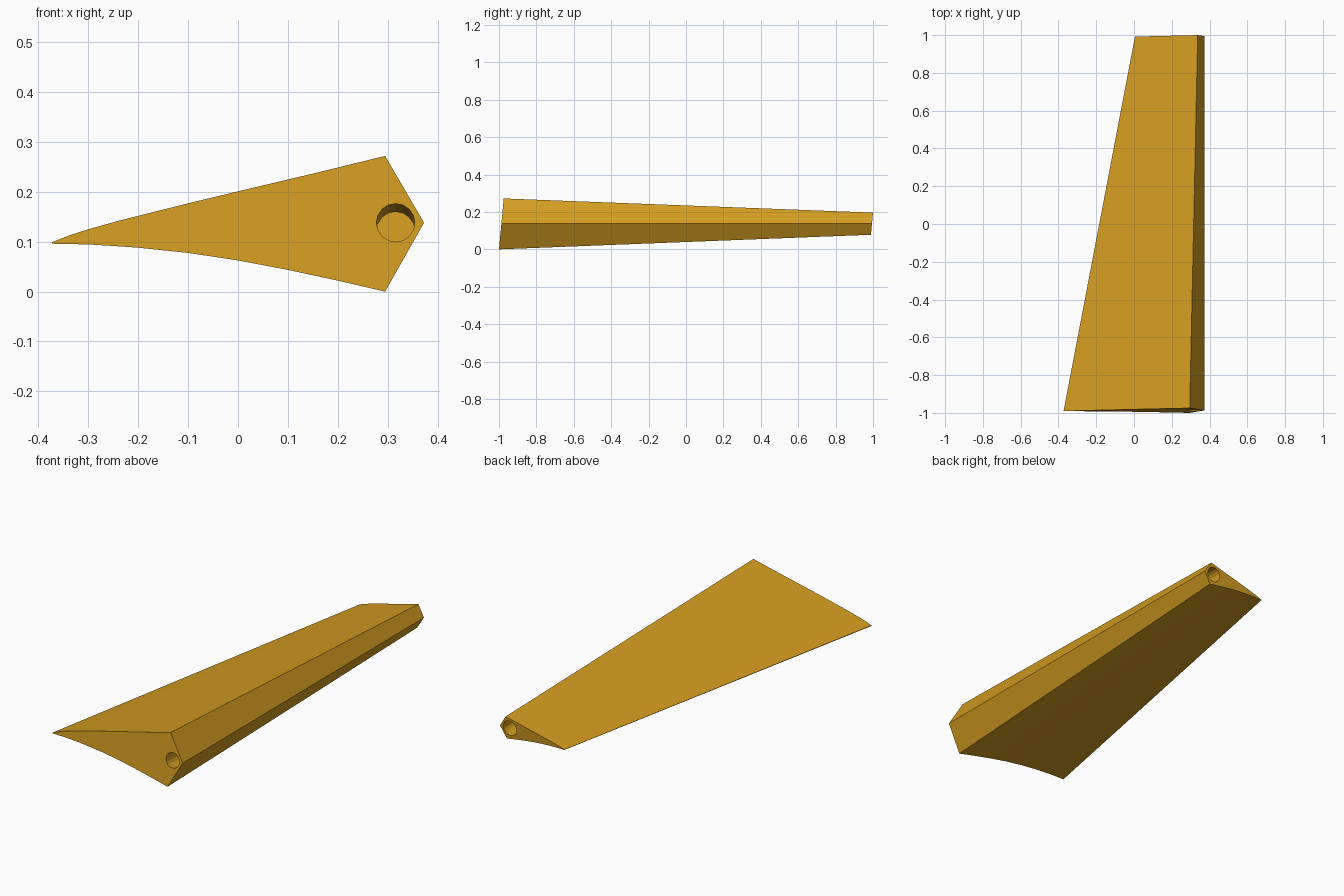
import bpy, bmesh, math
from mathutils import Vector

if "Cube" in bpy.data.objects:
    bpy.data.objects.remove(bpy.data.objects["Cube"])

TILT = 0.094            # both end faces lean by this slope
LE_X, LE_Z = 0.373, 0.138

# root section: upper and lower curve (x, z) from trailing edge to ridge
UPPER = [(-0.373, 0.099), (-0.34, 0.112), (-0.30, 0.125), (-0.25, 0.139), (-0.20, 0.152),
         (-0.10, 0.177), (0.0, 0.201), (0.15, 0.2365), (0.295, 0.272)]
LOWER = [(-0.373, 0.096), (-0.30, 0.0945), (-0.25, 0.0915), (-0.20, 0.088), (-0.10, 0.0775),
         (0.0, 0.0625), (0.10, 0.0435), (0.20, 0.022), (0.295, 0.0)]
LOOP = UPPER + [(LE_X, LE_Z)] + LOWER[::-1]


def root_point(x, z):
    return (x, -1 + TILT * z, z)


def tip_point(x, z):
    # shrink the section towards the leading edge, trailing edge drooping a little
    u = min(1.0, (x + 0.373) / 0.668)
    tx = 0.005 + u * 0.332 if x < LE_X else LE_X
    tz = LE_Z + (z - LE_Z) * 0.435 - 0.012 * (1 - u)
    return (tx, 1 - TILT * (0.197 - tz), tz)


def finish(bm, name):
    bmesh.ops.recalc_face_normals(bm, faces=bm.faces)
    mesh = bpy.data.meshes.new(name)
    bm.to_mesh(mesh)
    bm.free()
    obj = bpy.data.objects.new(name, mesh)
    bpy.context.collection.objects.link(obj)
    return obj


# tapered wing body lofted between the two sections
bm = bmesh.new()
root = [bm.verts.new(root_point(*p)) for p in LOOP]
tip = [bm.verts.new(tip_point(*p)) for p in LOOP]
bm.faces.new(root)
bm.faces.new(tip[::-1])
n = len(LOOP)
for i in range(n):
    j = (i + 1) % n
    bm.faces.new((root[i], root[j], tip[j], tip[i]))
wing = finish(bm, "wing")

mat = bpy.data.materials.new("wing_gold")
mat.diffuse_color = (0.65, 0.33, 0.015, 1)
mat.use_nodes = True
mat.node_tree.nodes["Principled BSDF"].inputs["Base Color"].default_value = mat.diffuse_color
wing.data.materials.append(mat)
bpy.context.view_layer.objects.active = wing
wing.select_set(True)

# blind spar sockets, square to each end face
axis = Vector((0, 1, -TILT)).normalized()
for name, place in (("root_socket", root_point(0.316, LE_Z)),
                    ("tip_socket", (0.316, 1 - TILT * (0.197 - LE_Z), LE_Z))):
    bm = bmesh.new()
    bmesh.ops.create_cone(bm, cap_ends=True, segments=16, radius1=0.0385,
                          radius2=0.0385, depth=0.34)
    cutter = finish(bm, name)
    cutter.data.materials.append(mat)
    cutter.location = place
    cutter.rotation_mode = 'QUATERNION'
    cutter.rotation_quaternion = axis.to_track_quat('Z', 'Y')
    cutter.hide_render = True
    bpy.context.view_layer.update()
    mod = wing.modifiers.new(name, 'BOOLEAN')
    mod.operation = 'DIFFERENCE'
    mod.solver = 'EXACT'
    mod.object = cutter
    bpy.ops.object.modifier_apply(modifier=mod.name)
    bpy.data.objects.remove(cutter)

# smooth curved skins, crisp ridges
bpy.ops.object.shade_smooth_by_angle(angle=math.radians(15))
